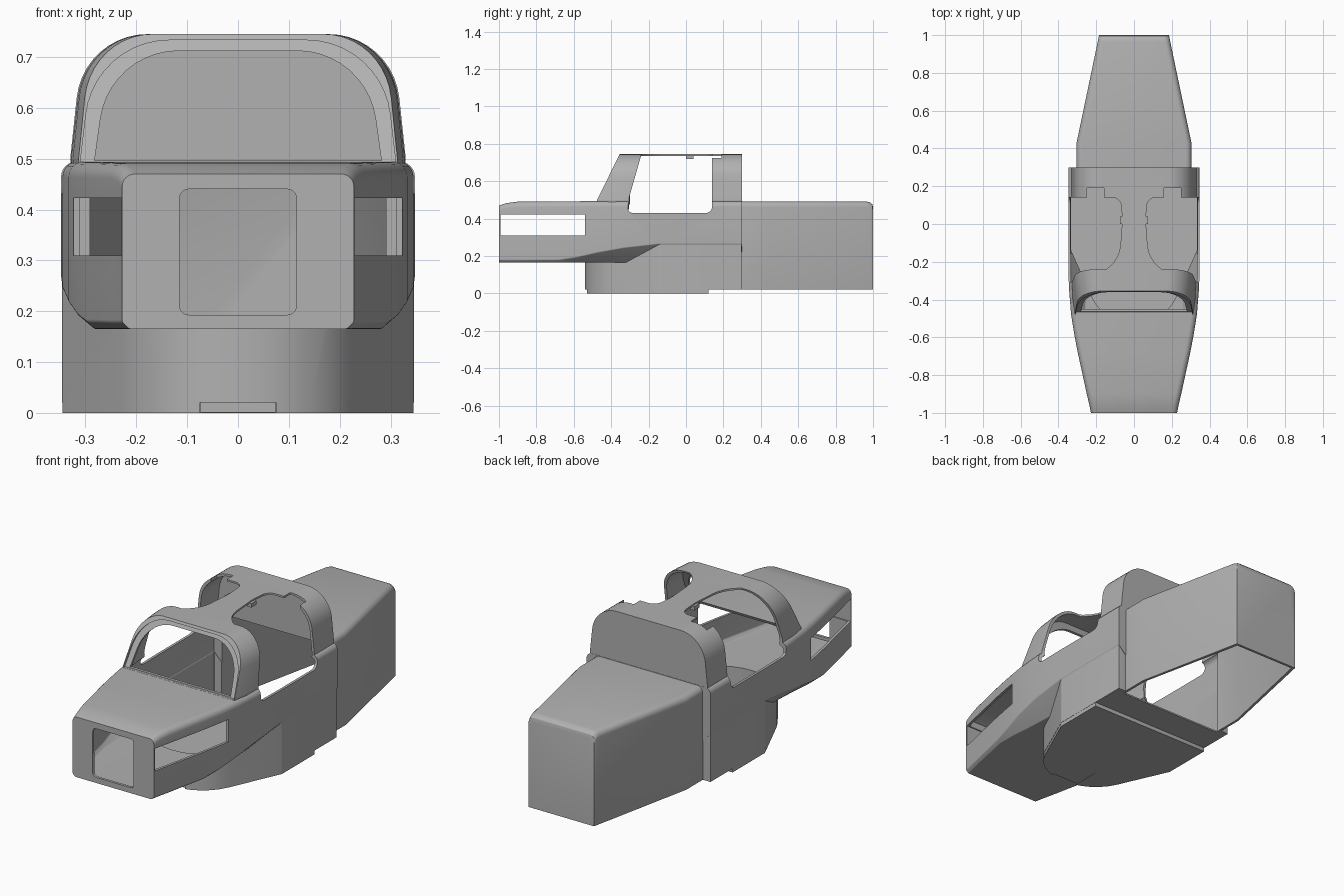
import bpy, bmesh, math
from mathutils import Vector

if "Cube" in bpy.data.objects:
    bpy.data.objects.remove(bpy.data.objects["Cube"])

grey = bpy.data.materials.new('mid_grey')
grey.diffuse_color = (0.44, 0.44, 0.44, 1)
grey.use_nodes = True
grey.node_tree.nodes["Principled BSDF"].inputs["Base Color"].default_value = grey.diffuse_color


def rounded(corners, n=6):
    """Polygon of (u, v, radius) corners -> list of points with filleted corners."""
    out, c = [], len(corners)
    for i, (u, v, r) in enumerate(corners):
        p = Vector((u, v))
        a = (Vector(corners[i - 1][:2]) - p).normalized()
        b = (Vector(corners[(i + 1) % c][:2]) - p).normalized()
        half = a.angle(b) / 2
        r = max(r, 0.001)
        mid = p + (a + b).normalized() * (r / math.sin(half))
        s = p + a * (r / math.tan(half)) - mid
        e = p + b * (r / math.tan(half)) - mid
        sweep = s.angle_signed(e)
        for k in range(n + 1):
            t = -sweep * k / n
            out.append(mid + Vector((s.x * math.cos(t) - s.y * math.sin(t),
                                     s.x * math.sin(t) + s.y * math.cos(t))))
    return out


def mirrored(half):
    """Mirror right-hand corners (listed bottom to top) across u = 0."""
    return half + [(-u, v, r) for u, v, r in reversed(half)]


def loft(name, rings):
    bm = bmesh.new()
    vs = [[bm.verts.new(p) for p in ring] for ring in rings]
    n = len(rings[0])
    for a, b in zip(vs, vs[1:]):
        for i in range(n):
            j = (i + 1) % n
            bm.faces.new((a[i], a[j], b[j], b[i]))
    bm.faces.new(vs[0])
    bm.faces.new(vs[-1])
    bmesh.ops.recalc_face_normals(bm, faces=bm.faces)
    me = bpy.data.meshes.new(name)
    bm.to_mesh(me)
    bm.free()
    me.materials.append(grey)
    ob = bpy.data.objects.new(name, me)
    bpy.context.collection.objects.link(ob)
    return ob


def prism(name, corners, axis, a, b):
    put = {'x': lambda p, d: (d, p.x, p.y), 'y': lambda p, d: (p.x, d, p.y),
           'z': lambda p, d: (p.x, p.y, d)}[axis]
    pts = rounded(corners)
    return loft(name, [[put(p, d) for p in pts] for d in (a, b)])


def box(name, x0, x1, y0, y1, z0, z1):
    pts = [(x0, y0), (x1, y0), (x1, y1), (x0, y1)]
    return loft(name, [[(x, y, z) for x, y in pts] for z in (z0, z1)])


def combine(ob, other, op):
    m = ob.modifiers.new(op, 'BOOLEAN')
    m.operation, m.solver, m.object = op, 'EXACT', other
    bpy.context.view_layer.objects.active = ob
    bpy.ops.object.modifier_apply(modifier=m.name)
    bpy.data.objects.remove(other)
    return ob


def smooth(ob):
    bpy.ops.object.select_all(action='DESELECT')
    ob.select_set(True)
    bpy.context.view_layer.objects.active = ob
    bpy.ops.object.shade_smooth_by_angle(angle=math.radians(28))


def slant(z):
    """y position of the raked windshield plane."""
    return -0.48 + 0.49 * (z - 0.49)


def hull_plan(t, rear):
    return mirrored([(0.167 - t * 0.6, -0.54 + t, 0.235), (0.346 - t, -0.14, 0.03),
                     (0.346 - t, rear, 0)])


def body(name, t):
    """Solid body shrunk inwards by wall thickness t."""
    # nose and midsection: y, half width, top, chamfer width, chamfer height
    rings = []
    for y, w, zt, cx, cz, rt in [(-1 + t, .228, .47, .014, .014, .025),
                                 (-.96, .236, .483, .014, .014, .028),
                                 (-.9, .25, .491, .014, .014, .03),
                                 (-.68, .298, .493, .016, .015, .03),
                                 (-.58, .317, .493, .035, .03, .03),
                                 (-.48, .333, .494, .06, .053, .03),
                                 (-.33, .345, .494, .08, .08, .03),
                                 (-.15, .348, .494, .1, .1, .03),
                                 (.3 - t, .348, .494, .1, .1, .03)]:
        prof = rounded(mirrored([(w - t - cx, .165 + t, .01), (w - t, .165 + t + cz, .01),
                                 (w - t, zt - t, rt)]))
        rings.append([(p.x, y, p.y) for p in prof])
    ob = loft(name, rings)
    # lower hull with curved prow
    hull = prism('hull', hull_plan(t, .298 - t), 'z', .02 + t * .6, .3)
    combine(ob, hull, 'UNION')
    # cabin with raked front
    prof = rounded(mirrored([(.325 - t, .44 - t, 0), (.33 - t, .5, .02),
                             (.304 - t, .745 - t * .7, .14)]), 10)
    k = .028 if t else 0
    cabin = loft('cabin', [[(p.x * .95, slant(p.y) + k, p.y) for p in prof],
                           [(p.x * .985, slant(p.y) + k + .08, p.y) for p in prof],
                           [(p.x, slant(p.y) + .2, p.y) for p in prof],
                           [(p.x, .299 - t, p.y) for p in prof]])
    combine(ob, cabin, 'UNION')
    # tapered tail box, open underneath when hollowed
    rings = []
    for y, w, zt in [(.275 if t else .285, .304, .492), (.43, .304, .492), (.965, .192, .492),
                     (.985, .188, .487), (.996, .186, .477), (1, .185, .462)]:
        prof = rounded(mirrored([(w - t, -.1 if t else .02, 0), (w - t, zt - t, .03)]))
        rings.append([(p.x, y - (t if y > .5 else 0), p.y) for p in prof])
    return combine(ob, loft('tail', rings), 'UNION')


# hollow shell
fuselage = body('fuselage', 0)
combine(fuselage, body('cavity', .013), 'DIFFERENCE')

# nose side slots and front opening
combine(fuselage, box('slots', -.5, .5, -.993, -.54, .31, .423), 'DIFFERENCE')
combine(fuselage, prism('nose_hole', mirrored([(.115, .193, .018), (.115, .44, .018)]),
                        'y', -1.1, -.95), 'DIFFERENCE')

# windshield: recessed rim, then opening
rim = rounded(mirrored([(.31, .4945, 0), (.282, .733, .165)]), 10)
combine(fuselage, loft('rim', [[(p.x, -.8, p.y) for p in rim],
                               [(p.x, slant(p.y) + .013, p.y) for p in rim]]), 'DIFFERENCE')
opening = rounded(mirrored([(.282, .496, 0), (.252, .712, .155)]), 10)
combine(fuselage, loft('windshield', [[(p.x, y, p.y) for p in opening] for y in (-.8, -.27)]),
        'DIFFERENCE')

# side windows wrapping on to the roof, leaving a central spine
for s in (1, -1):
    win = prism('window', [(-.328, .43, .035), (.14, .43, .035), (.14, .8, 0), (-.222, .8, 0)],
                'x', s * .03, s * .5)
    plan = [(s * .5, .18, 0), (s * .5, -.36, 0), (s * .08, -.225, .17), (s * .062, .02, .1),
            (s * .07, .135, .05), (s * .14, .145, 0)]
    combine(win, prism('plan', plan, 'z', .3, .9), 'INTERSECT')
    combine(fuselage, win, 'DIFFERENCE')
    # hinge notch behind each window
    a, b = sorted((s * .16, s * .25))
    combine(fuselage, box('notch', a, b, .12, .19, .69, .8), 'DIFFERENCE')
smooth(fuselage)

# floor plate with a hatch at the front
floor_plate = prism('floor_plate', hull_plan(.001, .12), 'z', 0, .024)
combine(floor_plate, box('hatch_cut', -.075, .075, -.6, -.38, -.1, .1), 'DIFFERENCE')
smooth(floor_plate)
floor_hatch = box('floor_hatch', -.074, .074, -.52, -.381, .001, .032)

# small latch tabs under the roof edge
for s in (1, -1):
    a, b = sorted((s * .05, s * .075))
    box('roof_latch', a, b, 0, .04, .718, .738)
